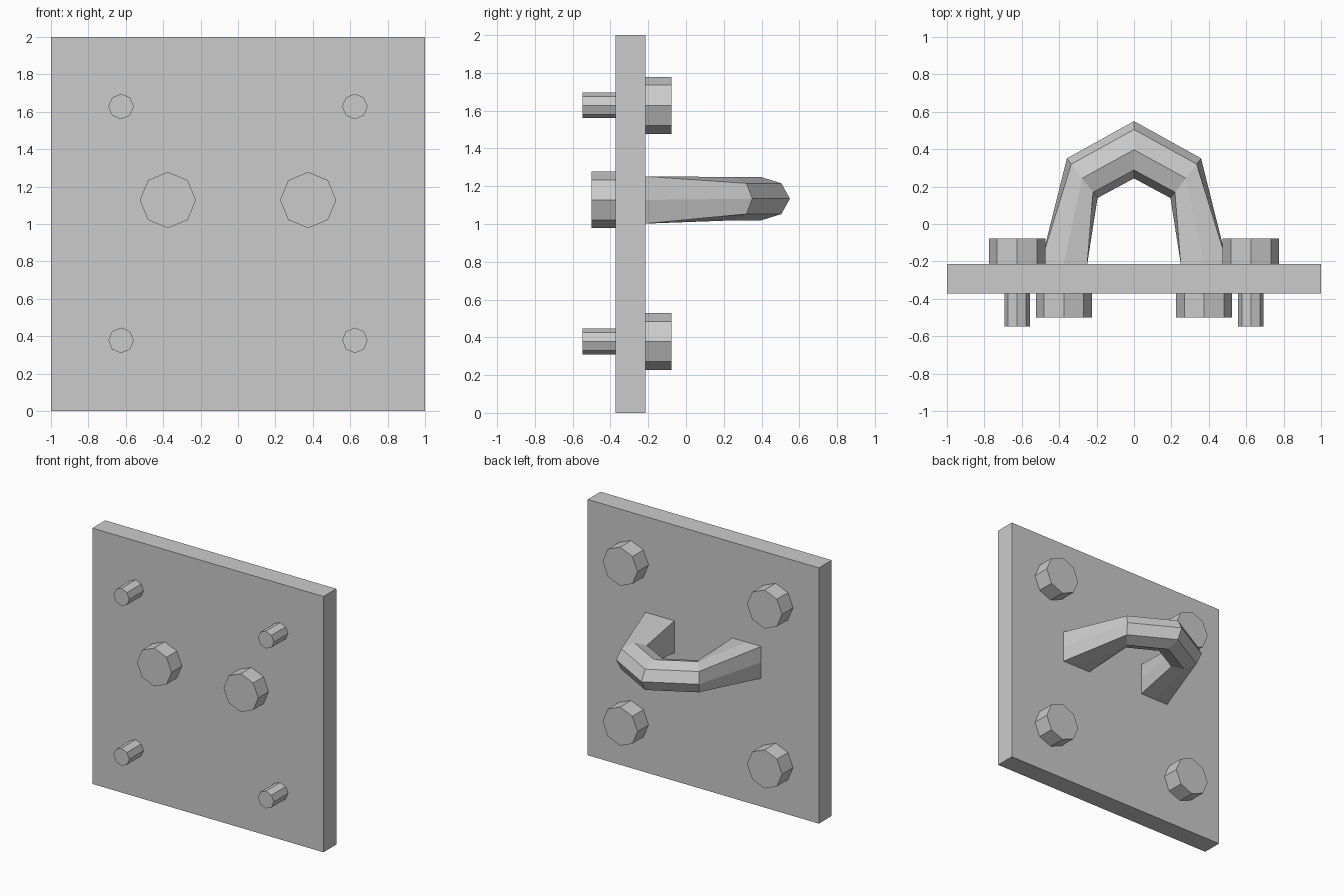
import bpy, bmesh, math
from mathutils import Vector

if "Cube" in bpy.data.objects:
    bpy.data.objects.remove(bpy.data.objects["Cube"])


def finish(bm, name):
    bmesh.ops.recalc_face_normals(bm, faces=bm.faces[:])
    mesh = bpy.data.meshes.new(name)
    bm.to_mesh(mesh)
    bm.free()
    obj = bpy.data.objects.new(name, mesh)
    bpy.context.collection.objects.link(obj)
    return obj


def peg(name, x, z, r, y0, y1):
    """Octagonal prism lying along y, corners on the x and z axes."""
    bm = bmesh.new()
    ring = [bm.verts.new((x + r * math.cos(k * math.pi / 4), y0,
                          z + r * math.sin(k * math.pi / 4))) for k in range(8)]
    face = bm.faces.new(ring)
    ext = bmesh.ops.extrude_face_region(bm, geom=[face], use_keep_orig=True)
    moved = [g for g in ext["geom"] if isinstance(g, bmesh.types.BMVert)]
    bmesh.ops.translate(bm, verts=moved, vec=(0, y1 - y0, 0))
    return finish(bm, name)


FRONT, BACK = -0.372, -0.214

# Square plate
bpy.ops.mesh.primitive_cube_add(size=1, location=(0, (FRONT + BACK) / 2, 1))
plate = bpy.context.object
plate.name = "plate"
plate.scale = (2, BACK - FRONT, 2)

# Corner bolts (shank in front, head behind) and the two hook nuts
for side, sx in (("left", -1), ("right", 1)):
    for level, z in (("lower", 0.378), ("upper", 1.628)):
        peg(f"bolt_shank_{level}_{side}", sx * 0.625, z, 0.068, FRONT, -0.548)
        peg(f"bolt_head_{level}_{side}", sx * 0.625, z, 0.151, BACK, -0.078)
    peg(f"hook_nut_{side}", sx * 0.375, 1.128, 0.15, FRONT, -0.5)

# U-shaped hook: centre, outward half-width vector, half height, square section?
stations = [
    ((0.375, BACK, 1.127), (0.125, 0), 0.125, True),
    ((0.277, 0.245, 1.134), (0.082, 0.106), 0.115, False),
    ((0, 0.397, 1.134), (0, 0.153), 0.115, False),
    ((-0.277, 0.245, 1.134), (-0.082, 0.106), 0.115, False),
    ((-0.375, BACK, 1.127), (-0.125, 0), 0.125, True),
]
bm = bmesh.new()
rings = []
for centre, out, h, square in stations:
    ring = []
    for k in range(8):
        c, s = math.cos(k * math.pi / 4), math.sin(k * math.pi / 4)
        if square:
            c, s = round(c), round(s)
        ring.append(bm.verts.new(Vector(centre) + Vector((out[0] * c, out[1] * c, h * s))))
    rings.append(ring)
for a, b in zip(rings, rings[1:]):
    for k in range(8):
        n = (k + 1) % 8
        bm.faces.new((a[k], a[n], b[n], b[k]))
bm.faces.new(rings[0])
bm.faces.new(rings[-1])
finish(bm, "hook")
